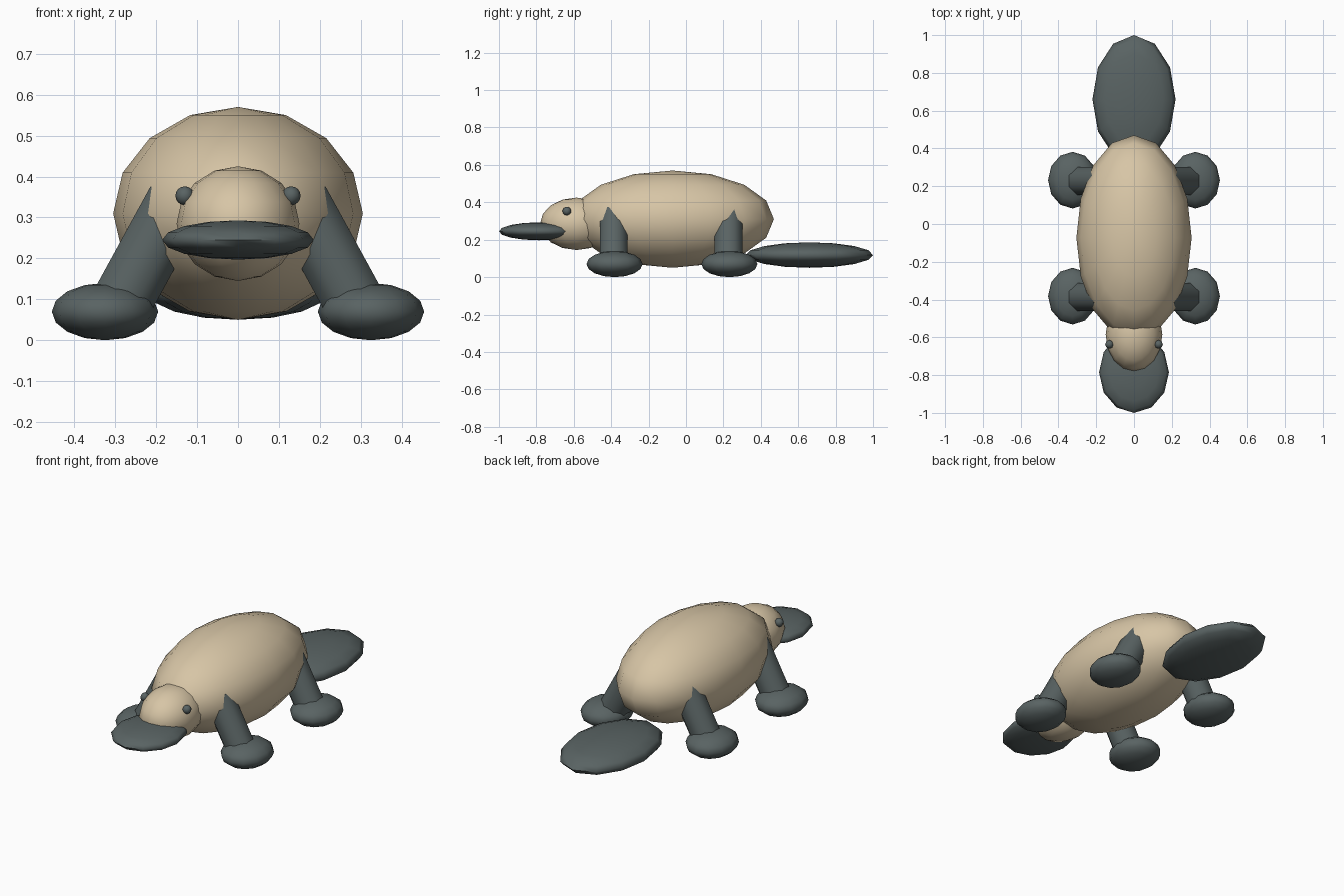
import bpy
from math import pi, radians, sin, cos
from mathutils import Vector

cube = bpy.data.objects.get("Cube")
if cube:
    bpy.data.objects.remove(cube, do_unlink=True)


def material(name, rgb):
    mat = bpy.data.materials.new(name)
    mat.use_nodes = True
    colour = (*rgb, 1)
    mat.diffuse_color = colour
    mat.node_tree.nodes["Principled BSDF"].inputs["Base Color"].default_value = colour
    return mat


TAN = material("tan fur", (0.68, 0.56, 0.38))
GREY = material("slate grey", (0.1, 0.125, 0.125))


def finish(name, mat, crease):
    ob = bpy.context.object
    ob.name = ob.data.name = name
    ob.data.materials.append(mat)
    bpy.ops.object.transform_apply(location=False, rotation=True, scale=True)
    bpy.ops.object.shade_smooth_by_angle(angle=radians(crease))
    return ob


def ellipsoid(name, mat, centre, radii, segments, rings=8):
    bpy.ops.mesh.primitive_uv_sphere_add(segments=segments, ring_count=rings, location=centre)
    bpy.context.object.scale = radii
    return finish(name, mat, 80)


# Body and head
ellipsoid("body", TAN, (0, -0.072, 0.31), (0.305, 0.542, 0.26), 16)
ellipsoid("head", TAN, (0, -0.585, 0.285), (0.15, 0.195, 0.14), 16)

# Flat bill and paddle tail
ellipsoid("bill", GREY, (0, -0.785, 0.245), (0.185, 0.215, 0.048), 12)
ellipsoid("tail", GREY, (0, 0.66, 0.118), (0.22, 0.34, 0.068), 12)

# Paired eyes, legs and feet
LEG_TILT = 0.5
LEG_LENGTH = 0.28
for side, s in (("left", 1), ("right", -1)):
    ellipsoid(f"eye_{side}", GREY, (s * 0.13, -0.637, 0.353), (0.023,) * 3, 8)
    for end, y in (("front", -0.382), ("back", 0.232)):
        ellipsoid(f"{end}_foot_{side}", GREY, (s * 0.325, y, 0.07), (0.13, 0.15, 0.07), 12)
        # Octagonal leg leaning in from the foot to the body
        ankle = Vector((s * 0.283, y - 0.005, 0.095))
        axis = Vector((-s * sin(LEG_TILT), 0, cos(LEG_TILT)))
        bpy.ops.mesh.primitive_cylinder_add(
            vertices=8, radius=0.08, depth=LEG_LENGTH,
            location=ankle + axis * LEG_LENGTH / 2)
        leg = bpy.context.object
        spin = Vector((0, 0, pi / 8))
        leg.rotation_euler = spin
        bpy.ops.object.transform_apply(location=False, rotation=True, scale=False)
        # Turn a flat face outward only if the primitive left a corner there
        widest = max(v.co.x for v in leg.data.vertices)
        if widest > 0.079:
            leg.rotation_euler = spin
            bpy.ops.object.transform_apply(location=False, rotation=True, scale=False)
        leg.rotation_euler = (0, -s * LEG_TILT, 0)
        finish(f"{end}_leg_{side}", GREY, 60)
